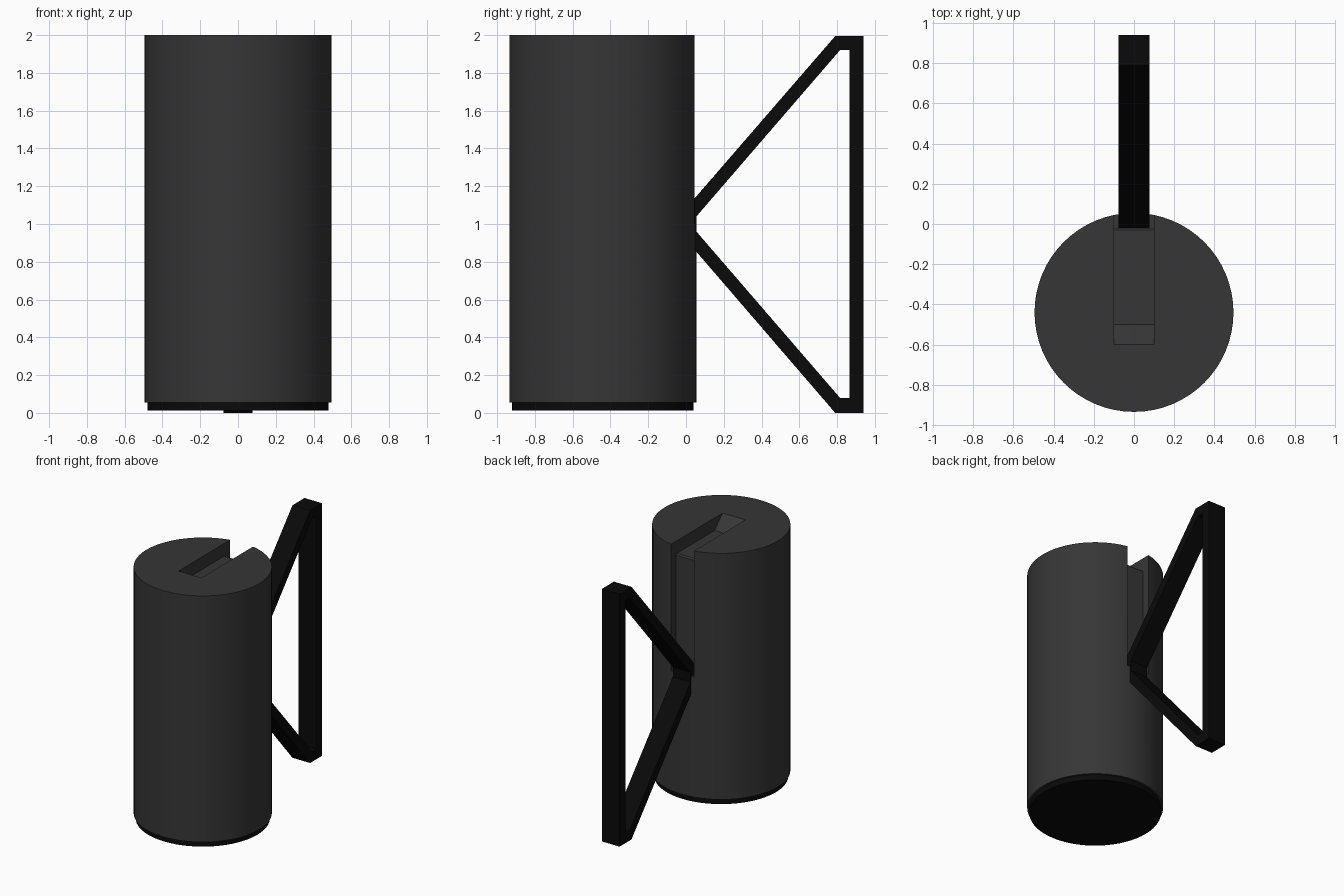
import bpy
import bmesh
from math import radians

cube = bpy.data.objects.get("Cube")
if cube:
    bpy.data.objects.remove(cube, do_unlink=True)

BODY_Y = -0.44


def material(name, value):
    mat = bpy.data.materials.new(name)
    mat.use_nodes = True
    colour = (value, value, value, 1)
    mat.diffuse_color = colour
    mat.node_tree.nodes["Principled BSDF"].inputs["Base Color"].default_value = colour
    return mat


charcoal = material("charcoal", 0.037)
black = material("black", 0.0028)


def cylinder(name, radius, bottom, top, mat):
    bpy.ops.mesh.primitive_cylinder_add(
        vertices=64, radius=radius, depth=top - bottom,
        location=(0, BODY_Y, (top + bottom) / 2))
    obj = bpy.context.object
    obj.name = name
    obj.data.materials.append(mat)
    return obj


def extruded(name, outlines, half_width, mat):
    """Extrude (y, z) outlines along x; two outlines make a hollow frame."""
    bm = bmesh.new()
    loops = [[bm.verts.new((-half_width, y, z)) for y, z in pts] for pts in outlines]
    if len(loops) == 1:
        faces = [bm.faces.new(loops[0])]
    else:
        outer, inner = loops
        n = len(outer)
        faces = [bm.faces.new((outer[i], outer[(i + 1) % n], inner[(i + 1) % n], inner[i]))
                 for i in range(n)]
    result = bmesh.ops.extrude_face_region(bm, geom=faces)
    moved = [g for g in result["geom"] if isinstance(g, bmesh.types.BMVert)]
    bmesh.ops.translate(bm, vec=(2 * half_width, 0, 0), verts=moved)
    bmesh.ops.recalc_face_normals(bm, faces=bm.faces)
    mesh = bpy.data.meshes.new(name)
    bm.to_mesh(mesh)
    bm.free()
    mesh.materials.append(mat)
    obj = bpy.data.objects.new(name, mesh)
    bpy.context.collection.objects.link(obj)
    return obj


def mirrored(half):
    """Complete an upper half outline by mirroring it about z = 1."""
    return half + [(y, 2 - z) for y, z in reversed(half)]


# Body with the pouring slot and the rear channel cut out
body = cylinder("body", 0.495, 0.055, 2.0, charcoal)
slot = [(-0.7, 2.1), (-0.5, 1.9), (-0.03, 1.9), (-0.02, 1.89),
        (-0.02, 1.0), (0.2, 1.0), (0.2, 2.1)]
cutter = extruded("slot_cutter", [slot], 0.1, charcoal)
cutter.hide_render = True
cut = body.modifiers.new("slot", "BOOLEAN")
cut.operation = "DIFFERENCE"
cut.solver = "EXACT"
cut.object = cutter
bpy.context.view_layer.objects.active = body
bpy.ops.object.modifier_apply(modifier=cut.name)
bpy.data.objects.remove(cutter, do_unlink=True)

# Recessed foot under the body
base = cylinder("base", 0.48, 0.012, 0.06, black)

for obj in (body, base):
    bpy.ops.object.select_all(action="DESELECT")
    obj.select_set(True)
    bpy.context.view_layer.objects.active = obj
    bpy.ops.object.shade_smooth_by_angle(angle=radians(30))

# Triangular handle frame, its apex set into the channel
outer = mirrored([(-0.02, 1.06), (0.79, 1.995), (0.94, 1.995)])
inner = mirrored([(0.055, 1.04), (0.815, 1.92), (0.865, 1.92)])
# Bring the lower outer edge down to the ground
outer = [(y, 0.0 if z < 0.1 else z) for y, z in outer]
extruded("handle", [outer, inner], 0.077, black)
